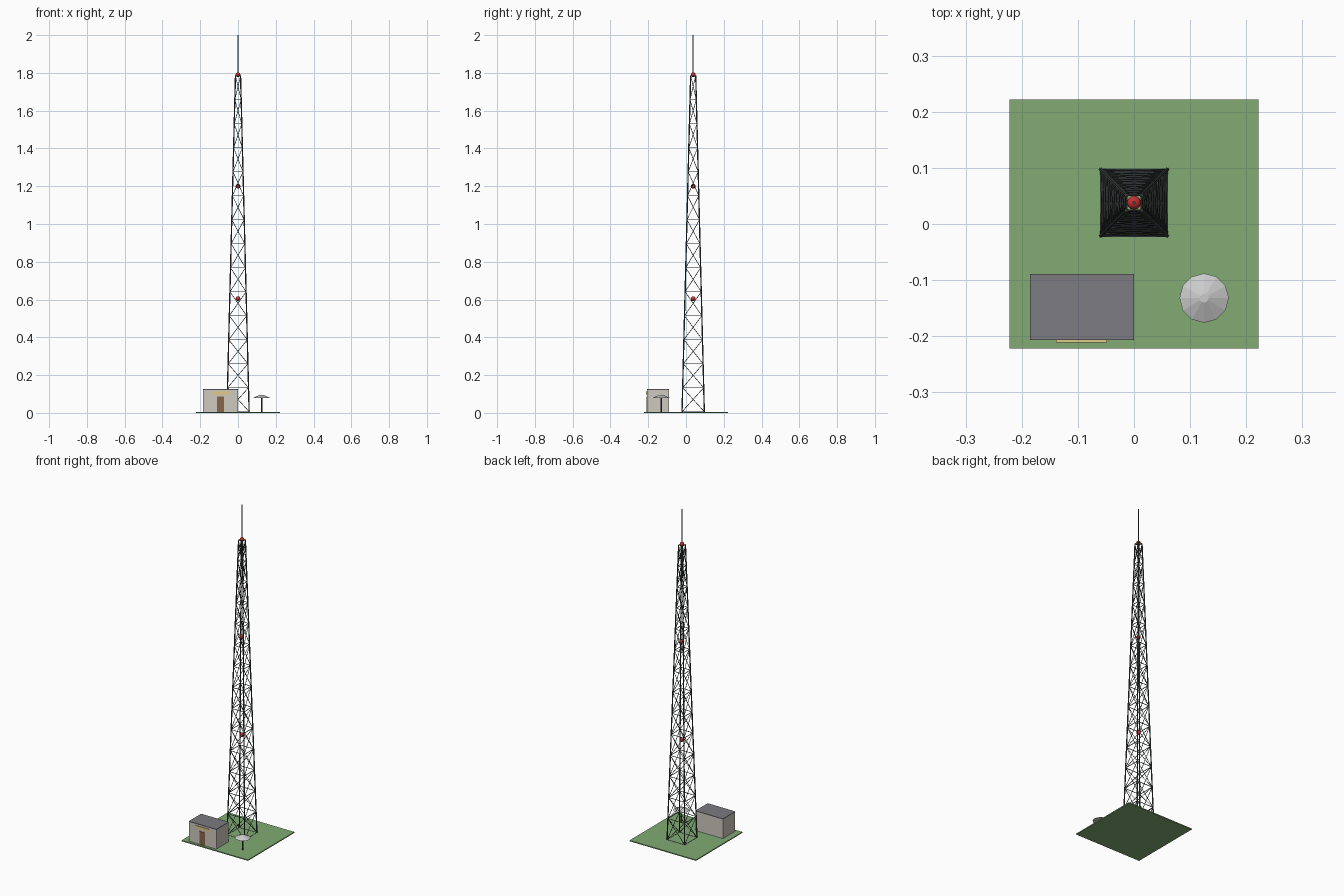
import bpy, bmesh, math
from mathutils import Vector, Matrix

if "Cube" in bpy.data.objects:
    bpy.data.objects.remove(bpy.data.objects["Cube"])


def mat(name, r, g, b):
    m = bpy.data.materials.new(name)
    m.diffuse_color = (r, g, b, 1)
    m.use_nodes = True
    m.node_tree.nodes["Principled BSDF"].inputs["Base Color"].default_value = m.diffuse_color
    return m


GRASS = mat("grass", 0.22, 0.41, 0.17)
STEEL = mat("steel", 0.06, 0.07, 0.07)
RED = mat("red", 0.6, 0.03, 0.03)
WALL = mat("wall", 0.62, 0.58, 0.52)
ROOF = mat("roof", 0.2, 0.2, 0.22)
DOOR = mat("door", 0.25, 0.13, 0.07)
GOLD = mat("gold", 0.75, 0.6, 0.25)
WHITE = mat("white", 0.8, 0.8, 0.78)


def finish(name, bm, material):
    me = bpy.data.meshes.new(name)
    bm.to_mesh(me)
    bm.free()
    me.materials.append(material)
    ob = bpy.data.objects.new(name, me)
    bpy.context.collection.objects.link(ob)
    return ob


def box(name, lo, hi, material):
    lo, hi = Vector(lo), Vector(hi)
    bm = bmesh.new()
    bmesh.ops.create_cube(bm, size=1, matrix=Matrix.Translation((lo + hi) / 2)
                          @ Matrix.Diagonal((*(hi - lo), 1)))
    return finish(name, bm, material)


def rod(bm, a, b, r, r2=None, sides=6):
    a, b = Vector(a), Vector(b)
    d = b - a
    m = Matrix.Translation((a + b) / 2) @ d.to_track_quat('Z', 'Y').to_matrix().to_4x4()
    bmesh.ops.create_cone(bm, cap_ends=True, segments=sides, radius1=r,
                          radius2=r if r2 is None else r2, depth=d.length, matrix=m)


# Ground plate
G = 0.006
box("ground", (-0.222, -0.222, 0), (0.222, 0.222, G), GRASS)

# Lattice tower: four tapering legs, rings and crossed braces
CY, TOP, PANELS = 0.038, 1.785, 14


def corner(i, k):
    t = k / PANELS
    h = 0.059 + (0.0135 - 0.059) * t
    sx, sy = ((-1, -1), (1, -1), (1, 1), (-1, 1))[i % 4]
    return Vector((sx * h, CY + sy * h, G + (TOP - G) * t))


legs, rings, braces = bmesh.new(), bmesh.new(), bmesh.new()
for i in range(4):
    rod(legs, corner(i, 0), corner(i, PANELS), 0.0035)
    for k in range(PANELS + 1):
        rod(rings, corner(i, k), corner(i + 1, k), 0.002)
        if k < PANELS:
            rod(braces, corner(i, k), corner(i + 1, k + 1), 0.0016)
            rod(braces, corner(i + 1, k), corner(i, k + 1), 0.0016)
finish("tower_legs", legs, STEEL)
finish("tower_rings", rings, STEEL)
finish("tower_braces", braces, STEEL)

# Antenna mast
bm = bmesh.new()
rod(bm, (0, CY, TOP), (0, CY, 2.0), 0.003, sides=8)
finish("antenna_mast", bm, STEEL)

# Warning lights
for n, z in enumerate((0.605, 1.2, 1.79)):
    bm = bmesh.new()
    bmesh.ops.create_uvsphere(bm, u_segments=12, v_segments=8, radius=0.0125,
                              matrix=Matrix.Translation((0, CY, z)))
    for f in bm.faces:
        f.smooth = True
    finish(f"warning_light_{n + 1}", bm, RED)

# Equipment hut with roof, door and sign strip
box("hut_walls", (-0.185, -0.207, G), (0, -0.089, 0.122), WALL)
box("hut_roof", (-0.185, -0.207, 0.122), (0, -0.089, 0.126), ROOF)
box("hut_door", (-0.111, -0.2095, G), (-0.075, -0.206, 0.086), DOOR)
box("hut_sign", (-0.139, -0.211, 0.097), (-0.048, -0.206, 0.114), GOLD)

# Dish on a post
bm = bmesh.new()
rod(bm, (0.125, -0.132, G), (0.125, -0.132, 0.084), 0.004, sides=8)
finish("dish_post", bm, STEEL)
bm = bmesh.new()
rod(bm, (0.125, -0.132, 0.080), (0.125, -0.132, 0.096), 0.044, 0.008, sides=12)
finish("dish", bm, WHITE)
